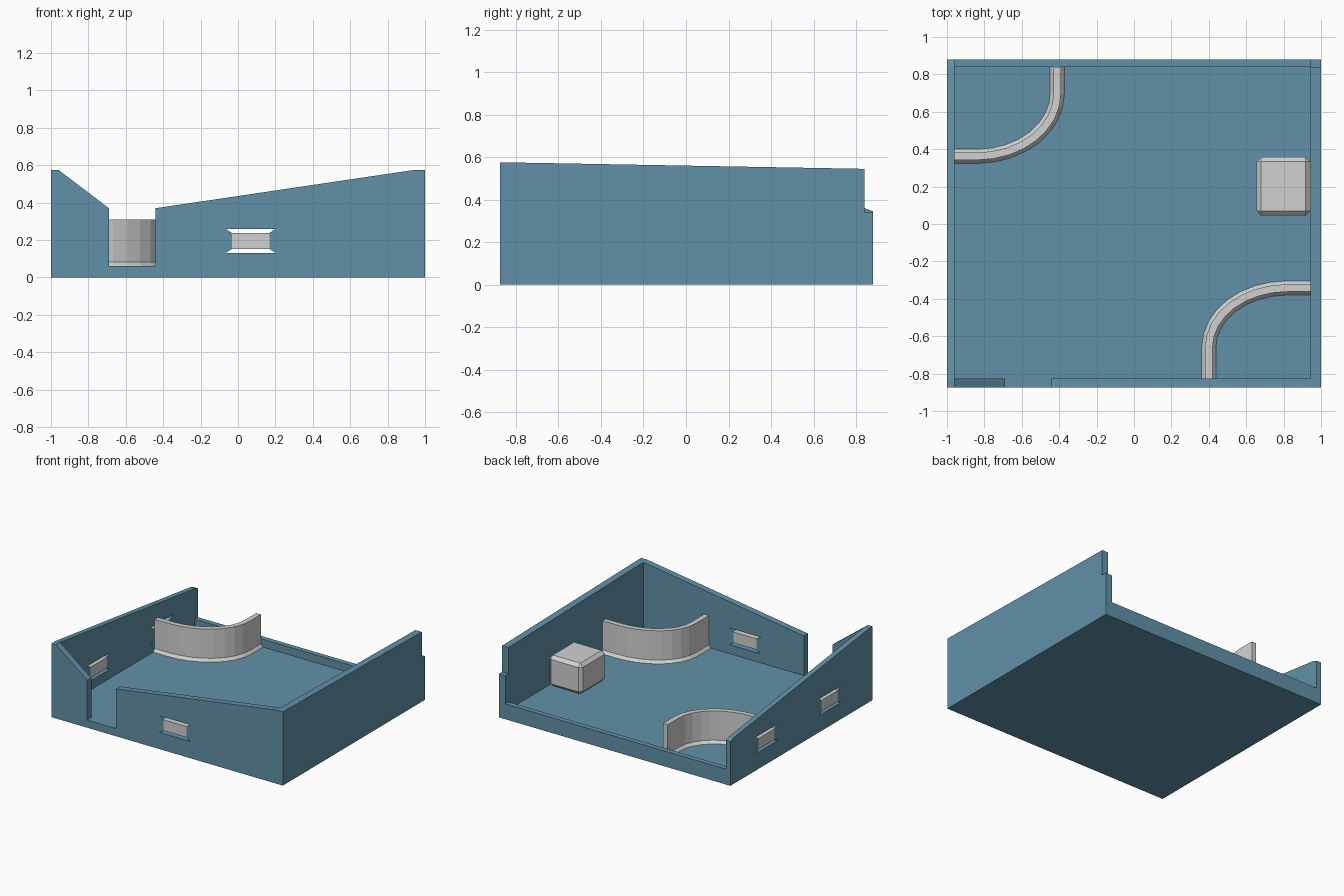
import bpy, bmesh, math
from mathutils import Vector

cube = bpy.data.objects.get("Cube")
if cube:
    bpy.data.objects.remove(cube, do_unlink=True)


def make_material(name, rgb):
    mat = bpy.data.materials.new(name)
    mat.use_nodes = True
    color = (*rgb, 1.0)
    mat.diffuse_color = color
    mat.node_tree.nodes["Principled BSDF"].inputs["Base Color"].default_value = color
    return mat


BLUE = make_material("dusty blue", (0.12, 0.285, 0.39))
GREY = make_material("light grey", (0.64, 0.64, 0.64))


def finish(bm, name, mat):
    bmesh.ops.recalc_face_normals(bm, faces=bm.faces[:])
    mesh = bpy.data.meshes.new(name)
    bm.to_mesh(mesh)
    bm.free()
    mesh.materials.append(mat)
    obj = bpy.data.objects.new(name, mesh)
    bpy.context.scene.collection.objects.link(obj)
    return obj


def prism(name, outline, axis, start, end, mat):
    """Extrude a (horizontal, z) outline along the x or y axis."""
    bm = bmesh.new()

    def place(u, z, depth):
        return (depth, u, z) if axis == "x" else (u, depth, z)

    face = bm.faces.new([bm.verts.new(place(u, z, start)) for u, z in outline])
    grown = bmesh.ops.extrude_face_region(bm, geom=[face])["geom"]
    shift = Vector(place(0, 0, end - start))
    bmesh.ops.translate(bm, vec=shift, verts=[g for g in grown if isinstance(g, bmesh.types.BMVert)])
    return finish(bm, name, mat)


def rectangle(u0, u1, z0, z1):
    return [(u0, z0), (u1, z0), (u1, z1), (u0, z1)]


# Overall sizes
BACK, FRONT = 0.88, -0.875
IN_FRONT, IN_BACK = -0.825, 0.84
IN_LEFT, IN_RIGHT = -0.96, 0.945
FLOOR, TOP = 0.06, 0.575

# Floor and low back lip
prism("floor", rectangle(-1, 1, 0, FLOOR), "y", FRONT, BACK, BLUE)
prism("back_lip", rectangle(IN_LEFT, IN_RIGHT, FLOOR, 0.12), "y", IN_BACK, BACK, BLUE)

# Front wall with sloped tops on both sides of the doorway
DOOR_A, DOOR_B, DOOR_TOP = -0.69, -0.44, 0.37
front_wall = prism("front_wall", [
    (-1, FLOOR), (DOOR_A, FLOOR), (DOOR_A, DOOR_TOP), (IN_LEFT, TOP), (-1, TOP)],
    "y", FRONT, IN_FRONT, BLUE)
front_wall.name = "front_wall_short"
front_wall = prism("front_wall_long", [
    (DOOR_B, FLOOR), (1, FLOOR), (1, TOP), (IN_RIGHT, TOP), (DOOR_B, DOOR_TOP)],
    "y", FRONT, IN_FRONT, BLUE)

# Side walls, each stepped down at the back end
prism("high_side_wall", [
    (IN_FRONT, FLOOR), (BACK, FLOOR), (BACK, 0.34), (IN_BACK, 0.34),
    (IN_BACK, 0.545), (IN_FRONT, TOP)], "x", IN_RIGHT, 1, BLUE)
low_wall = prism("sloped_side_wall", [
    (IN_FRONT, FLOOR), (BACK, FLOOR), (BACK, 0.345), (IN_BACK, 0.36),
    (IN_FRONT, TOP)], "x", -1, IN_LEFT, BLUE)


# Hourglass windows, each with a grey pane across the waist
def window(name, wall, axis, centre, start, end):
    low, waist_low, waist_high, high = 0.13, 0.153, 0.237, 0.26
    wide, narrow = 0.135, 0.1
    half = [(wide, low), (narrow, waist_low), (narrow, waist_high), (wide, high)]
    outline = [(centre + u, z) for u, z in half]
    outline += [(centre - u, z) for u, z in reversed(half)]
    cutter = prism(name + "_cutter", outline, axis, start - 0.05, end + 0.05, BLUE)
    cutter.hide_render = True
    cutter.hide_set(True)
    cut = wall.modifiers.new(name, "BOOLEAN")
    cut.operation = "DIFFERENCE"
    cut.solver = "EXACT"
    cut.object = cutter
    pane = rectangle(centre - narrow, centre + narrow, waist_low, waist_high)
    prism(name + "_pane", pane, axis, start + 0.001, end - 0.001, GREY)


window("front_window", front_wall, "y", 0.068, FRONT, IN_FRONT)
window("side_window_back", low_wall, "x", 0.434, -1, IN_LEFT)
window("side_window_front", low_wall, "x", -0.347, -1, IN_LEFT)


# Curved partitions with a flared foot, swept along a rounded corner
def partition(name, wall_x, wall_y, cx, cy, rx, ry):
    sx, sy = (1, -1) if wall_x < 0 else (-1, 1)
    steps = 8
    path = [Vector((wall_x, cy + sy * ry, 0))]
    for i in range(steps + 1):
        a = math.pi / 2 * (1 - i / steps)
        path.append(Vector((cx + sx * rx * math.cos(a), cy + sy * ry * math.sin(a), 0)))
    path.append(Vector((path[-1].x, wall_y, 0)))
    section = [(-0.038, FLOOR), (0.038, FLOOR), (0.02, 0.082),
               (0.02, 0.31), (-0.02, 0.31), (-0.02, 0.082)]
    bm = bmesh.new()
    rings = []
    for i, p in enumerate(path):
        along = path[min(i + 1, len(path) - 1)] - path[max(i - 1, 0)]
        if i in (0, len(path) - 1):
            along = Vector((1, 0, 0)) if i == 0 else Vector((0, 1, 0))
            along *= sx
        side = Vector((-along.y, along.x, 0)).normalized()
        rings.append([bm.verts.new(p + side * w + Vector((0, 0, z))) for w, z in section])
    n = len(section)
    for a, b in zip(rings, rings[1:]):
        for k in range(n):
            bm.faces.new((a[k], a[(k + 1) % n], b[(k + 1) % n], b[k]))
    bm.faces.new(rings[0])
    bm.faces.new(rings[-1])
    return finish(bm, name, GREY)


partition("back_partition", IN_LEFT, IN_BACK, -0.84, 0.70, 0.43, 0.338)
partition("front_partition", IN_RIGHT, IN_FRONT, 0.82, -0.66, 0.42, 0.318)

# Chamfered block against the high side wall
block = prism("block", rectangle(0.655, 0.943, FLOOR, 0.30), "y", 0.045, 0.358, GREY)
chamfer = block.modifiers.new("chamfer", "BEVEL")
chamfer.width = 0.025
chamfer.segments = 1
